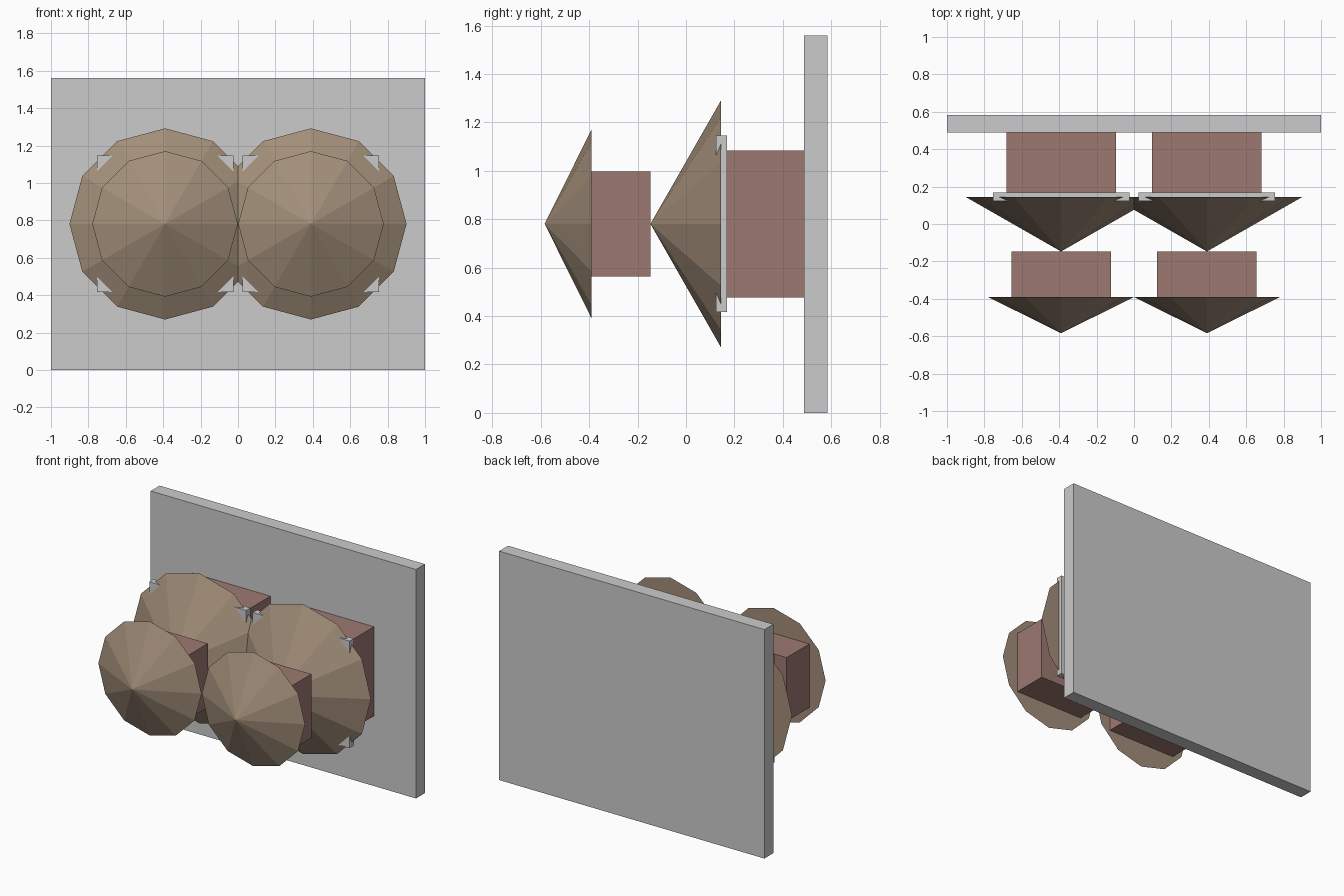
import bpy
from math import pi

if "Cube" in bpy.data.objects:
    bpy.data.objects.remove(bpy.data.objects["Cube"])

ZC = 0.781   # height of the horn axes
XC = 0.39    # sideways offset of the horn axes


def material(name, rgb):
    m = bpy.data.materials.new(name)
    m.diffuse_color = (*rgb, 1)
    m.use_nodes = True
    m.node_tree.nodes["Principled BSDF"].inputs["Base Color"].default_value = m.diffuse_color
    return m


tan = material("tan", (0.36, 0.27, 0.19))
red = material("dull_red", (0.34, 0.19, 0.165))


def box(name, x, z, half_x, half_z, y0, y1, mat=None):
    bpy.ops.mesh.primitive_cube_add(size=1, location=(x, (y0 + y1) / 2, z))
    o = bpy.context.object
    o.name = name
    o.scale = (2 * half_x, y1 - y0, 2 * half_z)
    bpy.ops.object.transform_apply(location=False, rotation=False, scale=True)
    if mat:
        o.data.materials.append(mat)


def cone(name, x, radius, tip_y, base_y):
    # 12-sided cone pointing to the front
    bpy.ops.mesh.primitive_cone_add(vertices=12, radius1=radius, radius2=0,
                                    depth=base_y - tip_y,
                                    location=(x, (tip_y + base_y) / 2, ZC),
                                    rotation=(pi / 2, 0, 0))
    o = bpy.context.object
    o.name = name
    o.data.materials.append(tan)


# Back wall
box("back_plate", 0, 0.78, 1, 0.78, 0.488, 0.584)

# Two identical stacks, left and right
for side, s in (("left", -1), ("right", 1)):
    x = s * XC
    box(side + "_rear_block", x, ZC, 0.293, 0.304, 0.169, 0.488, red)
    box(side + "_square_flange", x, ZC, 0.365, 0.365, 0.123, 0.169)
    cone(side + "_rear_cone", x, 0.511, -0.147, 0.145)
    box(side + "_front_block", x, ZC, 0.266, 0.217, -0.391, -0.147, red)
    cone(side + "_front_cone", x, 0.389, -0.584, -0.391)
